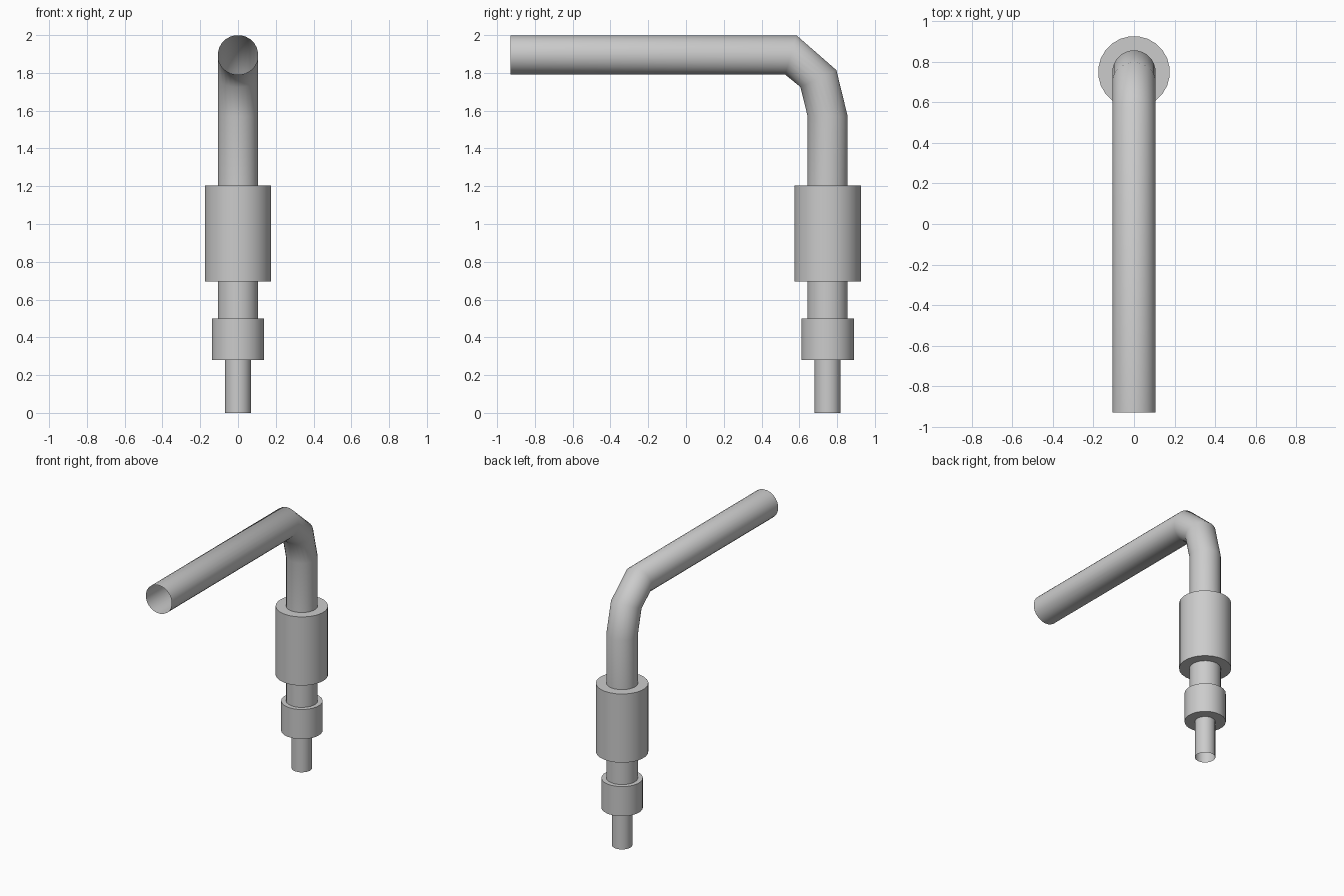
import bpy, bmesh
from math import sin, cos, pi, radians
from mathutils import Vector

if "Cube" in bpy.data.objects:
    bpy.data.objects.remove(bpy.data.objects["Cube"])

SIDES = 24
AXIS_Y = 0.75      # vertical stem position


def level(z, r):
    """Horizontal ring on the stem: inner point, outer point, half width."""
    return ((AXIS_Y - r, z), (AXIS_Y + r, z), r)


def shell(name, rings):
    """Open tube skinned through rings, each spanned by two (y, z) points."""
    bm = bmesh.new()
    loops = []
    for inner, outer, r in rings:
        a, b = Vector((0, *inner)), Vector((0, *outer))
        mid, half = (a + b) / 2, (b - a) / 2
        loop = []
        for i in range(SIDES):
            t = 2 * pi * (i + 0.5) / SIDES
            loop.append(bm.verts.new(mid + half * cos(t) + Vector((r * sin(t), 0, 0))))
        loops.append(loop)
    for lo, hi in zip(loops, loops[1:]):
        for i in range(SIDES):
            j = (i + 1) % SIDES
            bm.faces.new((lo[i], hi[i], hi[j], lo[j]))
    me = bpy.data.meshes.new(name)
    bm.to_mesh(me)
    bm.free()
    ob = bpy.data.objects.new(name, me)
    bpy.context.collection.objects.link(ob)
    bpy.ops.object.select_all(action='DESELECT')
    ob.select_set(True)
    bpy.context.view_layer.objects.active = ob
    bpy.ops.object.shade_smooth_by_angle(angle=radians(50))
    return ob


TIP, PIPE = 0.069, 0.107

# Narrow open tip at the bottom
shell("bottom_tip", [level(0, TIP), level(0.28, TIP)])

# Small collar with stepped ends
shell("lower_collar", [level(0.28, TIP), level(0.28, 0.14),
                       level(0.50, 0.14), level(0.50, PIPE)])

# Neck between collars
shell("neck", [level(0.50, PIPE), level(0.695, PIPE)])

# Large collar
shell("upper_collar", [level(0.695, PIPE), level(0.695, 0.177),
                       level(1.205, 0.177), level(1.205, PIPE)])

# Bent pipe: riser, two-segment elbow, long open horizontal arm
shell("bent_pipe", [level(1.205, PIPE), level(1.57, PIPE),
                    ((0.605, 1.725), (0.797, 1.815), PIPE),
                    ((0.525, 1.79), (0.585, 2.0), PIPE),
                    ((-0.93, 1.79), (-0.93, 2.0), PIPE)])
